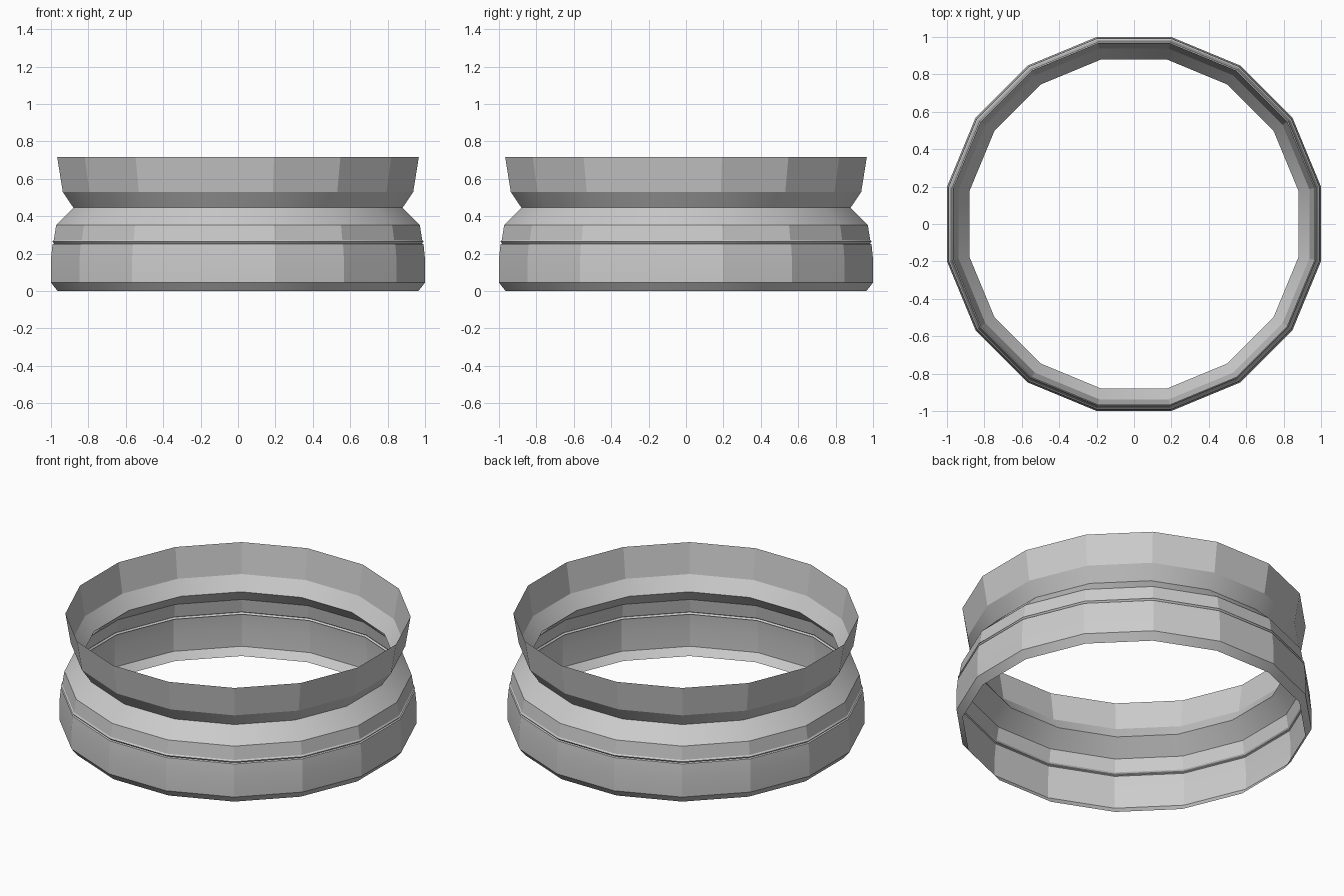
import bpy, bmesh, math

if "Cube" in bpy.data.objects:
    bpy.data.objects.remove(bpy.data.objects["Cube"])

SIDES = 16
# Wall profile: (distance from axis to flat side, height)
PROFILE = [(0.965, 0.0), (1.0, 0.045), (1.0, 0.17), (0.992, 0.25),
           (0.984, 0.254), (0.992, 0.264), (0.985, 0.272),
           (0.972, 0.353), (0.88, 0.445), (0.937, 0.53), (0.967, 0.717)]


def lathe(name, profile, sides):
    """Open faceted shell of revolution with flat sides facing the axes."""
    bm = bmesh.new()
    scale = 1 / math.cos(math.pi / sides)
    rings = []
    for r, z in profile:
        angles = [(i + 0.5) * math.tau / sides for i in range(sides)]
        rings.append([bm.verts.new((r * scale * math.cos(a),
                                    r * scale * math.sin(a), z)) for a in angles])
    for low, high in zip(rings, rings[1:]):
        for i in range(sides):
            j = (i + 1) % sides
            bm.faces.new((low[i], low[j], high[j], high[i]))
    mesh = bpy.data.meshes.new(name)
    bm.to_mesh(mesh)
    bm.free()
    obj = bpy.data.objects.new(name, mesh)
    bpy.context.collection.objects.link(obj)
    return obj


# Thin ring wall with bevelled foot, raised seam, pinched waist and flared rim
ring = lathe("ring_wall", PROFILE, SIDES)

# Blend the bands vertically; keep the facets and the seam and foot edges crisp
bpy.context.view_layer.objects.active = ring
ring.select_set(True)
bpy.ops.object.shade_smooth_by_angle(angle=math.radians(20))
